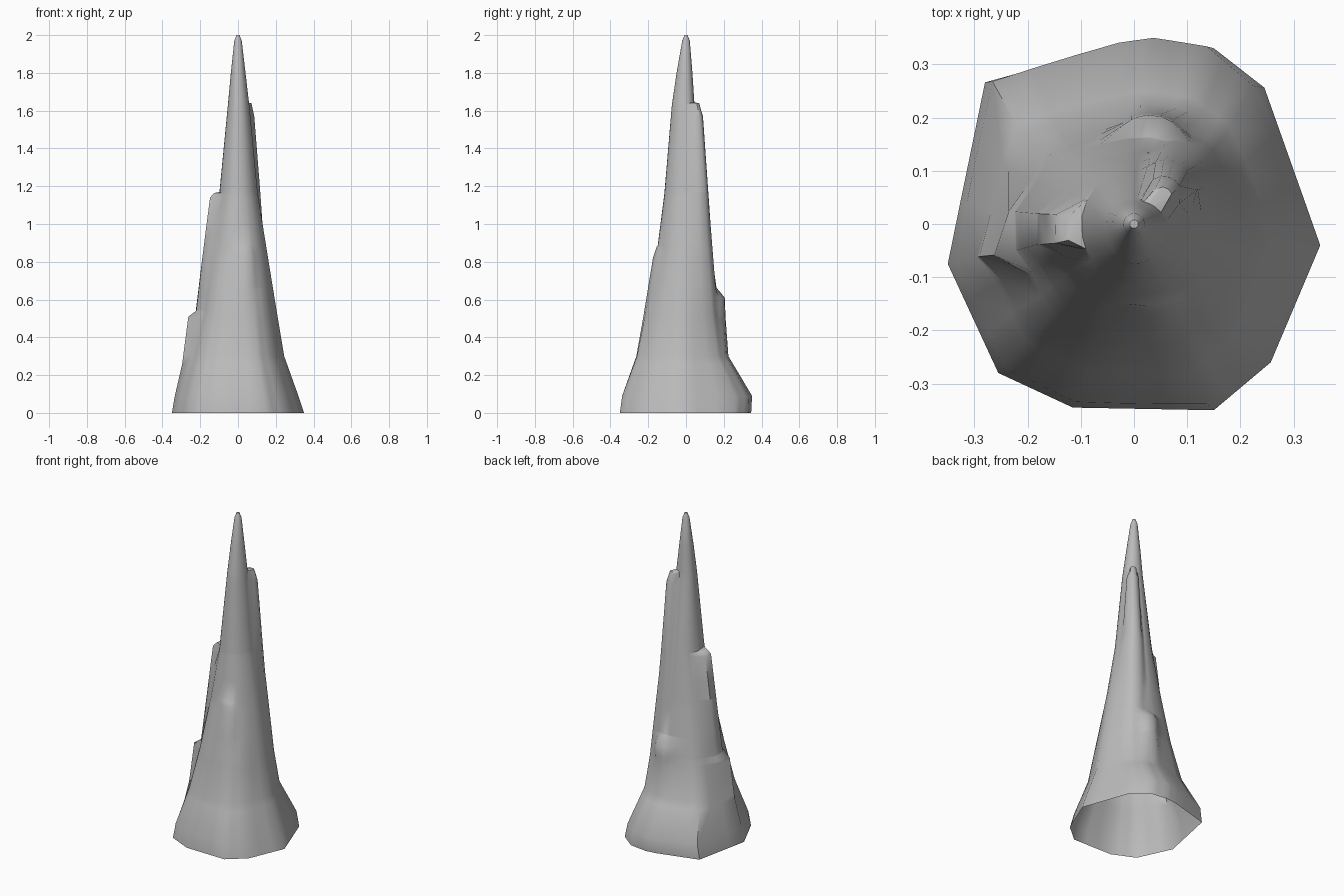
import bpy, bmesh, math

if "Cube" in bpy.data.objects:
    bpy.data.objects.remove(bpy.data.objects["Cube"], do_unlink=True)

# Foot outline, counter-clockwise
FOOT = [(0.35, -0.04), (0.245, 0.26), (0.15, 0.335), (0.04, 0.35), (-0.03, 0.34),
        (-0.28, 0.27), (-0.35, -0.075), (-0.255, -0.28), (-0.115, -0.345),
        (0.15, -0.35), (0.257, -0.26)]

# Core of the spire: height, reach to -x, +x, -y, +y
CORE = [(0, .35, .35, .35, .345), (.09, .335, .32, .34, .35), (.3, .27, .245, .265, .225),
        (.54, .21, .205, .22, .18), (.85, .155, .155, .155, .135),
        (1.16, .10, .105, .115, .10), (1.63, .054, .06, .075, .045),
        (1.8, .038, .04, .05, .034), (1.97, .02, .02, .02, .02), (2, .008, .008, .008, .008)]

# Fused side shards: height, centre x, centre y, radius
SHARDS = [
    [(.5, .08, .07, .1), (1.0, .06, .06, .07), (1.57, .055, .055, .035), (1.64, .052, .05, .02)],
    [(0, -.2, -.02, .1), (.54, -.14, -.01, .09), (1.14, -.115, -.01, .042), (1.165, -.115, -.01, .022)],
    [(0, -.26, -.05, .07), (.51, -.21, -.03, .06), (.54, -.2, -.03, .03)],
    [(.26, .03, .14, .08), (.61, .03, .13, .075), (.66, .03, .125, .04)],
    [(.3, .04, -.16, .1), (.82, .03, -.1, .075), (.88, .03, -.1, .055)],
]


def sample(table, z):
    """Interpolate a table by height; None outside its range."""
    for a, b in zip(table, table[1:]):
        if a[0] <= z <= b[0]:
            t = (z - a[0]) / (b[0] - a[0])
            return [p + (q - p) * t for p, q in zip(a[1:], b[1:])]
    return None


def ray_to_circle(ux, uy, cx, cy, r):
    """Far distance at which a ray from the axis leaves a circle."""
    along = ux * cx + uy * cy
    inside = r * r - (cx * cx + cy * cy - along * along)
    return along + math.sqrt(inside) if inside > 0 else 0


def ring(z):
    left, right, front, back = sample(CORE, z)
    roundness = min(1, z / 1.2)
    points = []
    for i, a in enumerate(FOOT):
        b = FOOT[(i + 1) % len(FOOT)]
        for k in range(3):
            x = (a[0] + (b[0] - a[0]) * k / 3) / .35
            y = (a[1] + (b[1] - a[1]) * k / 3) / .35
            soften = 1 - roundness + roundness / math.hypot(x, y)
            x, y = x * soften, y * soften
            x *= right if x > 0 else left
            y *= back if y > 0 else front
            d = math.hypot(x, y)
            reach = d
            for shard in SHARDS:
                disc = sample(shard, z)
                if disc:
                    reach = max(reach, ray_to_circle(x / d, y / d, *disc))
            points.append((x * reach / d, y * reach / d, z))
    return points


# Rings at every profile height, with one just above each ledge
heights = {row[0] for row in CORE}
for shard in SHARDS:
    heights |= {row[0] for row in shard} | {shard[-1][0] + .004}

# Hollow spire, open at the foot
bm = bmesh.new()
loops = [[bm.verts.new(p) for p in ring(z)] for z in sorted(heights)]
for low, high in zip(loops, loops[1:]):
    for i in range(len(low)):
        j = (i + 1) % len(low)
        bm.faces.new((low[i], low[j], high[j], high[i]))
bm.faces.new(loops[-1])
mesh = bpy.data.meshes.new("rock_spire")
bm.to_mesh(mesh)
bm.free()
spire = bpy.data.objects.new("rock_spire", mesh)
bpy.context.collection.objects.link(spire)

# Grey stone
stone = bpy.data.materials.new("grey_stone")
stone.use_nodes = True
colour = (.5, .5, .5, 1)
stone.diffuse_color = colour
stone.node_tree.nodes["Principled BSDF"].inputs["Base Color"].default_value = colour
mesh.materials.append(stone)

# Smooth flanks, crisp ledges
bpy.ops.object.select_all(action='DESELECT')
spire.select_set(True)
bpy.context.view_layer.objects.active = spire
bpy.ops.object.shade_smooth_by_angle(angle=math.radians(50))
